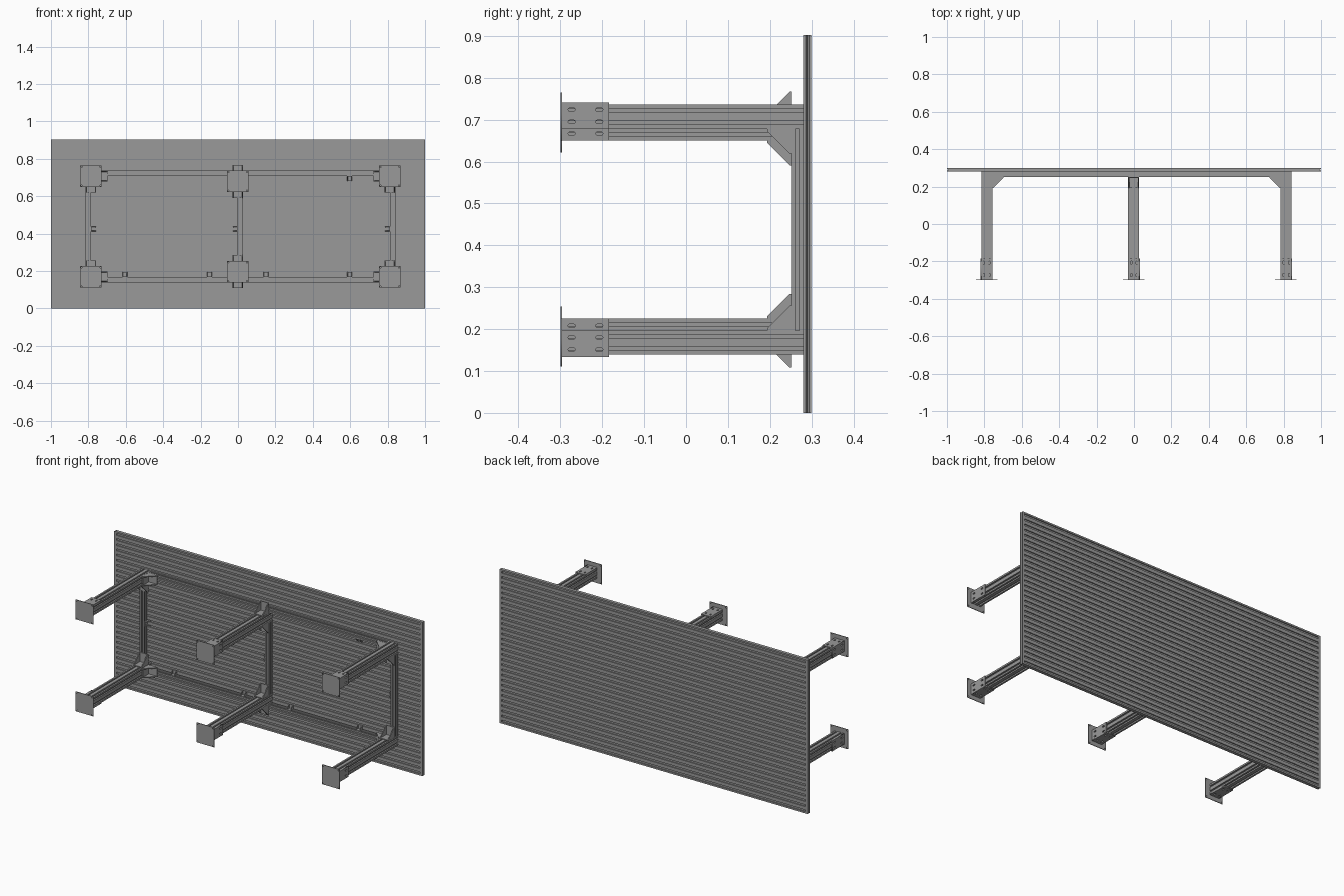
import bpy, bmesh, math
from mathutils import Matrix, Vector

if "Cube" in bpy.data.objects:
    bpy.data.objects.remove(bpy.data.objects["Cube"], do_unlink=True)

grey = bpy.data.materials.new("aluminium grey")
grey.use_nodes = True
COL = (0.32, 0.32, 0.32, 1)
grey.diffuse_color = COL
grey.node_tree.nodes["Principled BSDF"].inputs["Base Color"].default_value = COL

X, Y, Z = Vector((1, 0, 0)), Vector((0, 1, 0)), Vector((0, 0, 1))


def frame(u, v, origin):
    """Right-handed placement with local x along u and local y along v."""
    w = u.cross(v)
    m = Matrix((u, v, w)).transposed().to_4x4()
    m.translation = Vector(origin)
    return m


def prism(bm, pts, z0, z1):
    """Extrude a flat outline from z0 to z1."""
    lo = [bm.verts.new((x, y, z0)) for x, y in pts]
    hi = [bm.verts.new((x, y, z1)) for x, y in pts]
    n = len(pts)
    bm.faces.new(lo[::-1])
    bm.faces.new(hi)
    for i in range(n):
        j = (i + 1) % n
        bm.faces.new((lo[i], lo[j], hi[j], hi[i]))


def place(name, mesh, matrix):
    ob = bpy.data.objects.new(name, mesh)
    ob.matrix_world = matrix
    bpy.context.collection.objects.link(ob)
    return ob


def solid(name, prisms, matrix):
    bm = bmesh.new()
    for p in prisms:
        prism(bm, *p)
    bmesh.ops.recalc_face_normals(bm, faces=bm.faces)
    me = bpy.data.meshes.new(name)
    bm.to_mesh(me)
    bm.free()
    me.materials.append(grey)
    return place(name, me, matrix)


def slotted_square(half, centres, w, d):
    """Square section with a slot at each centre on all four sides."""
    side = [(-half, -half)]
    for c in centres:
        side += [(c - w / 2, -half), (c - w / 2, -half + d),
                 (c + w / 2, -half + d), (c + w / 2, -half)]
    pts = []
    for k in range(4):
        for x, y in side:
            for _ in range(k):
                x, y = -y, x
            pts.append((x, y))
    return pts


def pierced_plate(name, w, h, t, holes):
    """Flat plate centred on its origin; holes are (x, y, radius, straight length in x)."""
    cu = bpy.data.curves.new(name, 'CURVE')
    cu.dimensions, cu.fill_mode, cu.extrude = '2D', 'BOTH', t / 2

    def loop(pts):
        s = cu.splines.new('POLY')
        s.points.add(len(pts) - 1)
        for p, (x, y) in zip(s.points, pts):
            p.co = (x, y, 0, 1)
        s.use_cyclic_u = True

    loop([(-w / 2, -h / 2), (w / 2, -h / 2), (w / 2, h / 2), (-w / 2, h / 2)])
    for x, y, r, ln in holes:
        pts = []
        for i in range(14):
            a = -math.pi / 2 + math.pi * (i % 7) / 6 + (math.pi if i > 6 else 0)
            pts.append((x + r * math.cos(a) + (ln / 2 if i < 7 else -ln / 2), y + r * math.sin(a)))
        loop(pts)
    ob = bpy.data.objects.new(name, cu)
    bpy.context.collection.objects.link(ob)
    dg = bpy.context.evaluated_depsgraph_get()
    me = bpy.data.meshes.new_from_object(ob.evaluated_get(dg))
    bpy.data.objects.remove(ob, do_unlink=True)
    me.materials.clear()
    me.materials.append(grey)
    return me


def gusset(name, a, b, corner, size, width, t):
    """Corner bracket: two base plates along a and b, with two triangular cheeks."""
    h = width / 2
    tri = [(0, 0), (size, 0), (size, t), (t, size), (0, size)]
    solid(name, [
        ([(0, 0), (size, 0), (size, t), (0, t)], -h + t, h - t),
        ([(0, t), (t, t), (t, size), (0, size)], -h + t, h - t),
        (tri, -h, -h + t), (tri, h - t, h)], frame(a, b, corner))


BACK, INNER, FRONT = 0.30, 0.281, -0.30   # panel faces and foot plane in y
HEIGHT = 0.902
LEG, BEAM = 0.029, 0.0145                 # half widths
BEAM_Y = INNER - BEAM
BEAM_FRONT = INNER - 2 * BEAM

# Slatted panel, grooved along x on both faces
N, GW, GD = 30, 0.011, 0.006
pitch = HEIGHT / N
front_edge, back_edge = [(INNER, 0)], [(BACK, 0)]
for i in range(N):
    c = (i + 0.5) * pitch
    for edge, y, s in ((front_edge, INNER, 1), (back_edge, BACK, -1)):
        edge += [(y, c - GW / 2), (y + s * GD, c - GW / 2), (y + s * GD, c + GW / 2), (y, c + GW / 2)]
front_edge.append((INNER, HEIGHT))
back_edge.append((BACK, HEIGHT))
solid("slatted_panel", [(front_edge + back_edge[::-1], -0.985, 0.985)], frame(Y, Z, (0, 0, 0)))

# End trims with a V groove on the outer edge
for s, side in ((1, "left"), (-1, "right")):
    pts = [(s * x, y) for x, y in ((0.985, INNER), (1, INNER), (1, 0.286), (0.992, 0.2905),
                                   (1, 0.295), (1, BACK), (0.985, BACK))]
    solid("end_trim_" + side, [(pts, 0, HEIGHT)], Matrix.Identity(4))

# Legs: (name, x, z, outward x sign, outward z sign)
XL, XR = 0.812, -0.786
legs = [("left_upper", XL, 0.707, 1, 1), ("left_lower", XL, 0.168, 1, -1),
        ("middle_upper", -0.002, 0.679, 1, 1), ("middle_lower", -0.002, 0.196, 1, -1),
        ("right_upper", XR, 0.707, -1, 1), ("right_lower", XR, 0.168, -1, -1)]
leg_section = slotted_square(LEG, (-0.0145, 0.0145), 0.009, 0.008)
beam_section = slotted_square(BEAM, (0,), 0.009, 0.007)
T = 0.005
foot_mesh = pierced_plate("foot_plate", 0.115, 0.115, 0.004,
                          [(x, y, 0.003, 0) for x in (-0.05, 0.05) for y in (-0.05, 0.05)])
cheek_mesh = pierced_plate("foot_cheek", 0.112, 2 * LEG + T, T,
                           [(x, y, 0.004, 0.009) for x in (-0.033, 0.033) for y in (-0.0145, 0.0145)])
mid_y = FRONT + 0.004 + 0.056

for name, x, z, sx, sz in legs:
    middle = name.startswith("middle")
    solid("leg_" + name, [(leg_section, -INNER, -FRONT - 0.004)], frame(X, Z, (x, 0, z)))
    place("foot_plate_" + name, foot_mesh, frame(X, Z, (x, FRONT + 0.002, z)))
    # Angle at the foot: one cheek on the outer x side, one on the outer z side
    place("foot_cheek_side_" + name, cheek_mesh,
          frame(Y, Z, (x + sx * (LEG + T / 2), mid_y, z + sz * T / 2)))
    place("foot_cheek_edge_" + name, cheek_mesh,
          frame(Y, X, (x + sx * T / 2, mid_y, z + sz * (LEG + T / 2))))
    # Corner brackets between the leg and its beams
    gusset("bracket_inner_" + name, -Y, -sz * Z, (x, BEAM_FRONT, z - sz * LEG), 0.059, 0.056, T)
    if middle:
        gusset("bracket_outer_" + name, -Y, sz * Z, (x, BEAM_FRONT, z + sz * LEG), 0.059, 0.056, T)
    else:
        gusset("bracket_cross_" + name, -Y, -sx * X, (x - sx * LEG, BEAM_FRONT, z), 0.059, 0.056, T)

# Long beams along x, flush with the outer side of the corner legs
Z_TOP, Z_LOW = 0.707 + BEAM, 0.168 - BEAM
for name, z in (("upper", Z_TOP), ("lower", Z_LOW)):
    solid("long_beam_" + name, [(beam_section, XR + LEG, XL - LEG)], frame(Y, Z, (0, BEAM_Y, z)))

# Short beams along z
posts = [("left", XL + BEAM, 0.197, 0.678, -1), ("right", XR - BEAM, 0.197, 0.678, 1),
         ("middle", -0.002 + BEAM, 0.225, 0.650, -1)]
for name, x, z0, z1, s in posts:
    solid("short_beam_" + name, [(beam_section, z0, z1)], frame(X, Y, (x, BEAM_Y, 0)))
    gusset("clip_short_" + name, -Y, s * X, (x + s * BEAM, INNER, 0.425), 0.026, 0.026, 0.003)

# Small clips fixing the long beams to the panel
for i, x in enumerate((-0.605, -0.152, 0.15, 0.597)):
    gusset("clip_lower_%d" % (i + 1), -Y, Z, (x, INNER, Z_LOW + BEAM), 0.026, 0.026, 0.003)
gusset("clip_upper", -Y, -Z, (0.597, INNER, Z_TOP - BEAM), 0.026, 0.026, 0.003)
